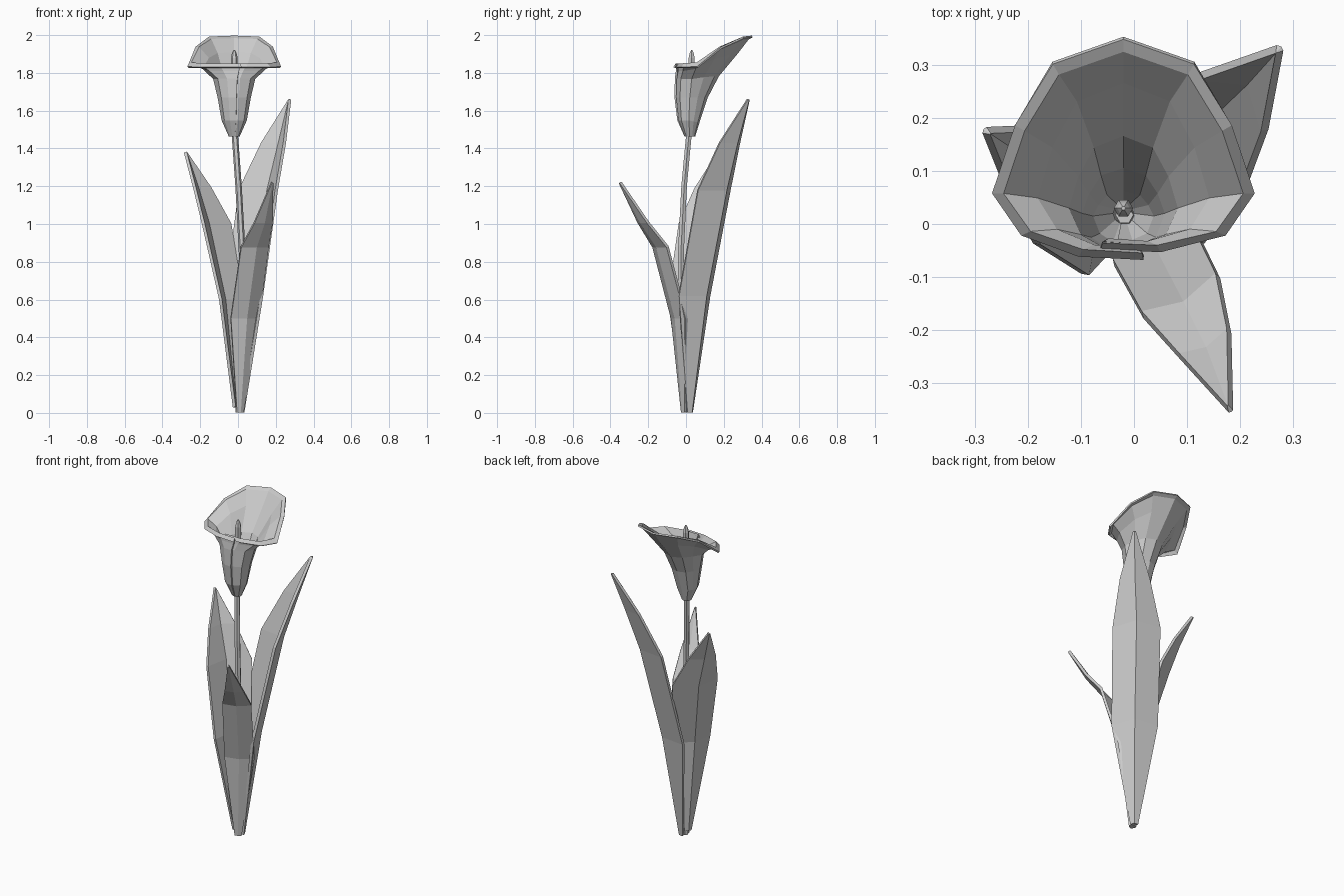
import bpy, bmesh, math
from mathutils import Vector

cube = bpy.data.objects.get("Cube")
if cube:
    bpy.data.objects.remove(cube)

# One plain grey for the whole plant
grey = bpy.data.materials.new("plain_grey")
grey.use_nodes = True
grey.diffuse_color = (0.6, 0.6, 0.6, 1)
grey.node_tree.nodes["Principled BSDF"].inputs["Base Color"].default_value = (0.6, 0.6, 0.6, 1)


def make(name, rows, closed=False, caps=False, thickness=0):
    """Skin a list of point rows into a flat-shaded object."""
    bm = bmesh.new()
    grid = [[bm.verts.new(p) for p in row] for row in rows]
    n = len(rows[0])
    for a, b in zip(grid, grid[1:]):
        for i in range(n if closed else n - 1):
            j = (i + 1) % n
            bm.faces.new((a[i], a[j], b[j], b[i]))
    if caps:
        bm.faces.new(grid[0][::-1])
        bm.faces.new(grid[-1])
    bmesh.ops.recalc_face_normals(bm, faces=bm.faces)
    mesh = bpy.data.meshes.new(name)
    bm.to_mesh(mesh)
    bm.free()
    mesh.materials.append(grey)
    obj = bpy.data.objects.new(name, mesh)
    bpy.context.collection.objects.link(obj)
    if thickness:
        mod = obj.modifiers.new("thickness", "SOLIDIFY")
        mod.thickness, mod.offset = thickness, 0


def tube(name, path, sides=6):
    """Tube of level rings through (x, y, z, radius) stations."""
    turn = math.tau / sides
    make(name, [[(x + r * math.cos(i * turn), y + r * math.sin(i * turn), z)
                 for i in range(sides)] for x, y, z, r in path], True, True)


def leaf(name, stations, fold):
    """Folded blade: stations are (x, y, z, half width), last one is the tip."""
    out = Vector(stations[-1][:2] + (0,)).normalized()
    side = Vector((-out.y, out.x, 0))
    rows = []
    for x, y, z, w in stations:
        mid = Vector((x, y, z))
        keel = out * fold * w
        rows.append([mid - side * w - keel * 0.3, mid + keel * 0.7, mid + side * w - keel * 0.3])
    make(name, rows, thickness=0.016)


# Leaves
leaf("back_leaf", [(0.015, 0.02, 0.004, 0.018), (0.045, 0.06, 0.62, 0.125), (0.12, 0.165, 1.18, 0.13),
                   (0.195, 0.24, 1.43, 0.08), (0.272, 0.328, 1.66, 0.004)], 0.65)
leaf("front_leaf", [(0.01, -0.012, 0.004, 0.018), (0.038, -0.04, 0.5, 0.083), (0.09, -0.14, 0.88, 0.08),
                    (0.135, -0.23, 1.01, 0.052), (0.18, -0.348, 1.22, 0.003)], 0.25)
leaf("side_leaf", [(-0.012, 0.0, 0.03, 0.018), (-0.045, 0.005, 0.6, 0.11), (-0.125, 0.085, 1.0, 0.135),
                   (-0.195, 0.12, 1.19, 0.08), (-0.277, 0.174, 1.38, 0.004)], 0.4)

# Stem
tube("stem", [(0.005, 0, 0.002, 0.018), (0.025, -0.025, 0.55, 0.018), (0.022, -0.027, 0.85, 0.018),
              (0.003, -0.01, 1.2, 0.017), (-0.018, 0.017, 1.49, 0.017)])

# Flower spike
tube("spike", [(-0.02, 0.03, 1.5, 0.014), (-0.02, 0.03, 1.82, 0.018), (-0.02, 0.03, 1.88, 0.018),
               (-0.02, 0.03, 1.905, 0.012), (-0.02, 0.03, 1.92, 0.004)])

# Wrapped petal: rings of (centre y, half width, front depth, back depth, front z, side z, back z)
rings = [(0.02, 0.024, 0.024, 0.024, 1.465, 1.465, 1.465),
         (0.015, 0.062, 0.057, 0.052, 1.55, 1.55, 1.54),
         (0.02, 0.083, 0.077, 0.09, 1.67, 1.67, 1.67),
         (0.03, 0.107, 0.085, 0.14, 1.77, 1.77, 1.785),
         (0.05, 0.165, 0.1, 0.22, 1.81, 1.825, 1.905),
         (0.06, 0.225, 0.115, 0.268, 1.845, 1.852, 1.98),
         (0.06, 0.245, 0.125, 0.291, 1.828, 1.83, 1.993)]
# Angles run from the outer front edge round the back to the edge tucked inside
angles = (-189, -160, -129, -90, -62, -33, 0, 33, 62, 90, 129, 162, 192)
rows = []
for cy, half, front, back, zf, zs, zb in rings:
    row = []
    for degrees in angles:
        c, s = math.cos(math.radians(degrees)), math.sin(math.radians(degrees))
        # Shoulders are flattened and the far end is tucked inside
        scale = 0.94 if abs(degrees) == 62 else 1 - 0.16 * max(0, degrees - 129) / 63
        depth, zend = (back, zb) if c > 0 else (front, zf)
        lift = math.sin(abs(c * scale) * math.pi / 2)
        row.append((-0.02 + half * s * scale, cy + depth * c * scale, zs + (zend - zs) * lift))
    rows.append(row)
make("petal", rows, thickness=0.01)
